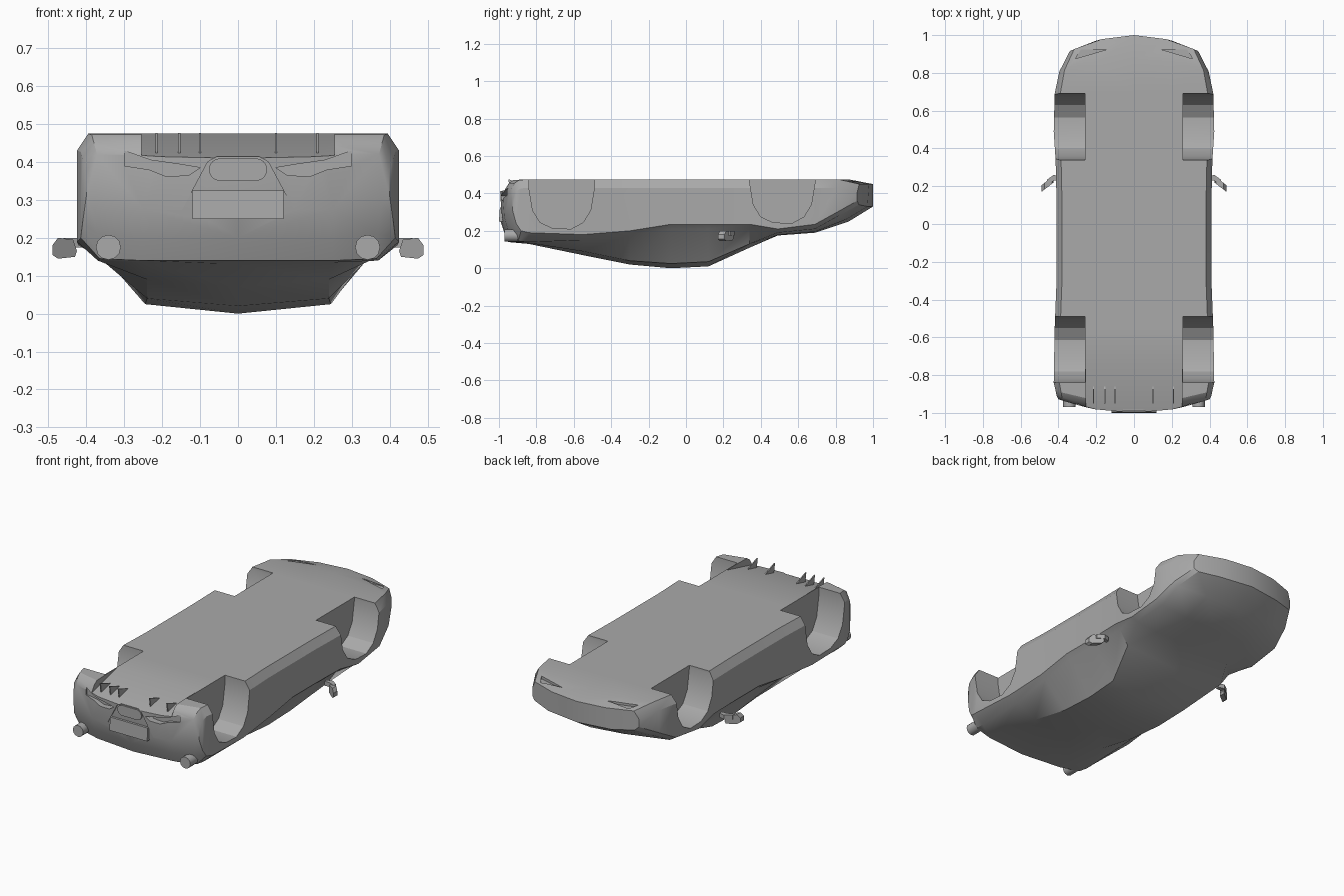
import bpy, bmesh, math
from mathutils import Vector

if "Cube" in bpy.data.objects:
    bpy.data.objects.remove(bpy.data.objects["Cube"])

grey = bpy.data.materials.new("body_grey")
grey.use_nodes = True
colour = (0.4, 0.4, 0.4, 1)
grey.diffuse_color = colour
grey.node_tree.nodes["Principled BSDF"].inputs["Base Color"].default_value = colour


def finish(name, bm):
    bmesh.ops.recalc_face_normals(bm, faces=bm.faces)
    mesh = bpy.data.meshes.new(name)
    bm.to_mesh(mesh)
    bm.free()
    mesh.materials.append(grey)
    obj = bpy.data.objects.new(name, mesh)
    bpy.context.collection.objects.link(obj)
    return obj


def activate(obj):
    bpy.ops.object.select_all(action="DESELECT")
    obj.select_set(True)
    bpy.context.view_layer.objects.active = obj


def prism(name, outline, axis, start, end, mirror=False):
    """Extrude a flat outline along one axis; optionally repeat it across x."""
    bm = bmesh.new()
    for side in ((1, -1) if mirror else (1,)):
        rings = []
        for depth in (start, end):
            ring = []
            for point in outline:
                co = list(point)
                co.insert(axis, depth)
                co[0] *= side
                ring.append(bm.verts.new(co))
            rings.append(ring)
            bm.faces.new(ring)
        count = len(outline)
        for i in range(count):
            j = (i + 1) % count
            bm.faces.new((rings[0][i], rings[0][j], rings[1][j], rings[1][i]))
    return finish(name, bm)


def cut(target, cutter):
    cutter.hide_render = True
    mod = target.modifiers.new("cut", "BOOLEAN")
    mod.operation = "DIFFERENCE"
    mod.solver = "EXACT"
    mod.object = cutter
    activate(target)
    bpy.ops.object.modifier_apply(modifier=mod.name)
    bpy.data.objects.remove(cutter)


# Body shell: y, bow, floor z, half width, shoulder z, glass base x z, roof edge x z, centre z
stations = [
    (1.0, .13, .45, .34, .36, .32, .34, .2, .33, .33),
    (.87, .07, .475, .395, .3, .37, .28, .2, .26, .25),
    (.69, 0, .475, .42, .235, .38, .21, .2, .195, .19),
    (.49, 0, .475, .425, .21, .39, .19, .25, .178, .175),
    (.34, 0, .475, .415, .235, .385, .21, .33, .13, .11),
    (.12, 0, .475, .41, .235, .385, .21, .25, .035, .01),
    (-.08, 0, .475, .41, .235, .385, .21, .245, .025, 0),
    (-.3, 0, .475, .41, .2, .38, .18, .24, .04, .02),
    (-.55, 0, .475, .42, .18, .37, .15, .24, .09, .07),
    (-.84, 0, .475, .425, .19, .37, .14, .25, .135, .13),
    (-.95, .07, .472, .415, .2, .365, .145, .25, .14, .14),
    (-.975, .07, .455, .41, .24, .37, .21, .25, .2, .2),
    (-1.0, .08, .42, .4, .31, .38, .29, .25, .275, .275),
]
bm = bmesh.new()
rings = []
for y, bow, floor, w, shoulder, gx, gz, rx, rz, centre in stations:
    half = [(0, floor), (w * .5, floor), (w * .93, floor), (w, max(floor - .045, shoulder)),
            (w, shoulder), (gx, gz), (rx, rz), (0, centre)]
    loop = half + [(-x, z) for x, z in half[-2:0:-1]]
    rings.append([bm.verts.new((x, y - math.copysign(bow, y) * (x / .42) ** 2, z))
                  for x, z in loop])
size = len(rings[0])
for a, b in zip(rings, rings[1:]):
    for i in range(size):
        j = (i + 1) % size
        bm.faces.new((a[i], a[j], b[j], b[i]))
for ring in (rings[0], rings[-1]):
    for step in (1, -1):
        for i in range(3):
            corners = (i, i + 1, 6 - i, 7 - i)
            bm.faces.new([ring[(step * c) % size] for c in corners])
body = finish("body_shell", bm)

# Wheel arches
arch = [(-.175, .6), (-.175, .43), (-.155, .31), (-.115, .245), (-.05, .215),
        (.05, .21), (.115, .245), (.155, .31), (.175, .43), (.175, .6)]
for y, drop in ((.515, .03), (-.665, 0)):
    outline = [(y + a, z + drop) for a, z in arch]
    cut(body, prism("arch_cutter", outline, 0, .26, .6, True))

# Sloped rear diffuser
ramp = [(-.73, .476), (-.73, .6), (-1.1, .6), (-1.1, .385)]
cut(body, prism("diffuser_cutter", ramp, 0, -.255, .255))

# Rear panel recess and vents
panel = [(-.16, .25), (.16, .25), (.08, .4), (.055, .415), (-.055, .415), (-.08, .4)]
cut(body, prism("panel_cutter", panel, 1, -1.1, -.982))
vent = [(.1, .385), (.13, .365), (.19, .362), (.235, .38), (.3, .39),
        (.3, .43), (.23, .405), (.16, .395)]
cut(body, prism("vent_cutter", vent, 1, -1.1, -.95, True))

# Nose recesses
scoop = [(.14, .925), (.31, .875), (.28, .925)]
cut(body, prism("scoop_cutter", scoop, 2, .45, .6, True))

# Rear panel lower sill and rounded plate
sill = [(-1.0, .25), (-.995, .325), (-.975, .325), (-.975, .25)]
prism("panel_sill", sill, 0, -.12, .12)
plate = []
for i in range(20):
    t = math.tau * (i + .5) / 20
    plate.append((math.copysign(.045, math.cos(t)) + .032 * math.cos(t),
                  .38 + .03 * math.sin(t)))
prism("rear_plate", plate, 1, -.99, -.981)

# Diffuser fins
fin = [(-.85, .44), (-.95, .476), (-.94, .415), (-.86, .43)]
for i, x in enumerate((-.215, -.155, -.1, .1, .21)):
    prism("diffuser_fin_%d" % (i + 1), fin, 0, x - .003, x + .003)

# Round lamps at the rear corners
for side, name in ((1, "left"), (-1, "right")):
    bm = bmesh.new()
    bmesh.ops.create_cone(bm, cap_ends=True, segments=12, radius1=.033, radius2=.033, depth=.09)
    for v in bm.verts:
        v.co = Vector((v.co.x + side * .342, v.co.z - .925, v.co.y + .175))
    lamp = finish(name + "_rear_lamp", bm)
    activate(lamp)
    bpy.ops.object.shade_smooth_by_angle(angle=math.radians(35))

# Side mirrors: swept stalk and housing
shell = [(.425, .165), (.435, .195), (.475, .2), (.49, .18), (.49, .155), (.475, .145), (.43, .15)]
stalk = [(.39, .25), (.425, .26), (.46, .235), (.46, .215), (.42, .23), (.39, .23)]
for side, name in ((1, "left"), (-1, "right")):
    housing = prism(name + "_mirror_housing", [(side * x, z) for x, z in shell], 1, .17, .205)
    for v in housing.data.vertices:
        v.co.y += .05 * (.49 - abs(v.co.x)) / .065
    prism(name + "_mirror_stalk", [(side * x, y) for x, y in stalk], 2, .175, .2)

activate(body)
bpy.ops.object.shade_smooth_by_angle(angle=math.radians(28))
